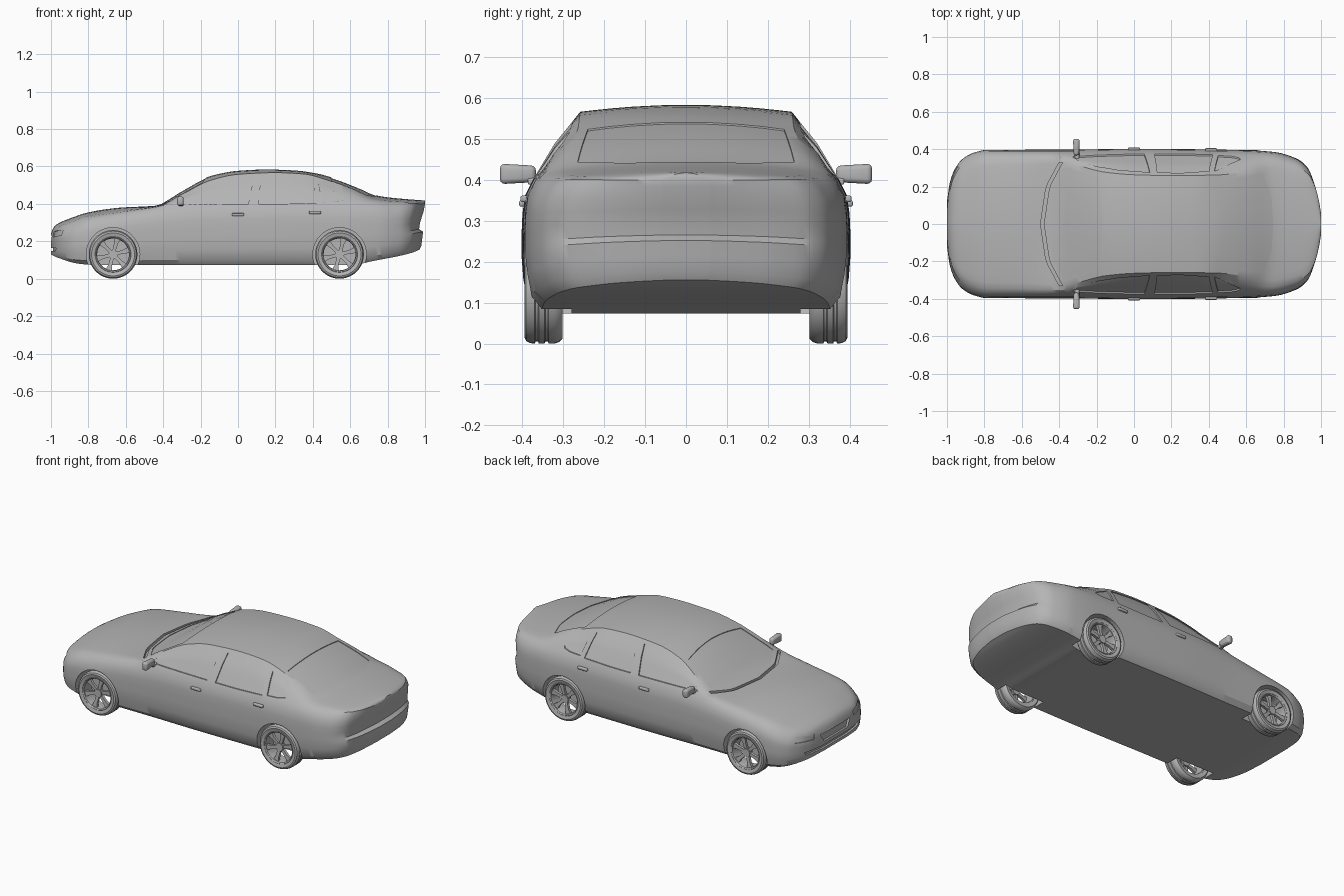
import bpy, bmesh, math
from mathutils import Vector, Matrix
from mathutils.bvhtree import BVHTree

if "Cube" in bpy.data.objects:
    bpy.data.objects.remove(bpy.data.objects["Cube"])

GREY = (0.46, 0.46, 0.46, 1)
paint = bpy.data.materials.new("plain grey")
paint.use_nodes = True
paint.diffuse_color = GREY
paint.node_tree.nodes["Principled BSDF"].inputs["Base Color"].default_value = GREY


def finish(bm, name, angle=32):
    """Turn a bmesh into a shaded object."""
    bmesh.ops.recalc_face_normals(bm, faces=bm.faces)
    mesh = bpy.data.meshes.new(name)
    bm.to_mesh(mesh)
    bm.free()
    obj = bpy.data.objects.new(name, mesh)
    bpy.context.collection.objects.link(obj)
    mesh.materials.append(paint)
    smooth(obj, angle)
    return obj


def smooth(obj, angle=32):
    bpy.ops.object.select_all(action='DESELECT')
    obj.select_set(True)
    bpy.context.view_layer.objects.active = obj
    bpy.ops.object.shade_smooth_by_angle(angle=math.radians(angle))


def curve(*pts):
    """Smooth curve through (x, value) points that never overshoots."""
    xs, ys = zip(*pts)
    sl = [(ys[i + 1] - ys[i]) / (xs[i + 1] - xs[i]) for i in range(len(xs) - 1)]
    tan = [sl[0]] + [2 * a * b / (a + b) if a * b > 0 else 0
                     for a, b in zip(sl, sl[1:])] + [sl[-1]]

    def at(x):
        i = max(0, min(len(sl) - 1, sum(x > k for k in xs) - 1))
        h = xs[i + 1] - xs[i]
        t = max(0, min(1, (x - xs[i]) / h))
        u = 1 - t
        return (ys[i] * (1 + 2 * t) * u * u + ys[i + 1] * t * t * (3 - 2 * t)
                + h * t * u * (tan[i] * u - tan[i + 1] * t))
    return at


def loft(bm, rings, closed=False):
    """Skin closed rings; open ends are capped by pairing point i with n-1-i."""
    rows = [[bm.verts.new(p) for p in r] for r in rings]
    n = len(rows[0])
    pairs = list(zip(rows, rows[1:])) + ([(rows[-1], rows[0])] if closed else [])
    for a, b in pairs:
        for i in range(n):
            j = (i + 1) % n
            bm.faces.new((a[i], a[j], b[j], b[i]))
    if not closed:
        for r in (rows[0], rows[-1]):
            for i in range(n // 2 - 1):
                bm.faces.new((r[i], r[i + 1], r[n - 2 - i], r[n - 1 - i]))


# Body lines along the length
top = curve((-1, .24), (-.99, .268), (-.97, .29), (-.9, .322), (-.79, .357), (-.63, .38),
            (-.45, .39), (-.31, .465), (-.15, .548), (0, .577), (.15, .584), (.3, .579),
            (.42, .563), (.52, .535), (.65, .485), (.75, .443), (.85, .43), (1, .418))
rail_z = curve((-1, .225), (-.97, .27), (-.9, .30), (-.8, .335), (-.6, .365), (-.42, .39),
               (-.3, .45), (-.15, .525), (0, .558), (.2, .567), (.35, .56), (.5, .52),
               (.62, .475), (.73, .425), (.85, .412), (1, .405))
rail_y = curve((-1, .78), (-.5, .8), (-.4, .83), (-.15, .69), (0, .655), (.2, .645),
               (.45, .66), (.62, .72), (.75, .78), (1, .8))
belt = curve((-1, .2), (-.97, .235), (-.9, .27), (-.8, .31), (-.6, .345), (-.4, .375),
             (-.2, .395), (.4, .405), (.7, .4), (.85, .385), (1, .385))
floor = curve((-1, .13), (-.97, .115), (-.85, .08), (-.75, .073), (.62, .073), (.7, .09),
              (.95, .14), (1, .155))
width = curve((-1, .12), (-.985, .22), (-.96, .29), (-.92, .345), (-.86, .38), (-.78, .397),
              (-.4, .397), (0, .402), (.6, .395), (.75, .385), (.87, .35), (.93, .305),
              (.97, .22), (.99, .13), (1, .06))
# Side section: (width share, height share, rear tuck)
SIDE = ((.5, 0, .03), (.9, 0, .03), (.965, .09, .02), (.99, .26, .015), (1, .42, .01),
        (1, .48, .032), (1, .62, .027), (.995, .75, .018), (.98, .88, .008), (.93, 1, .003))


def body_ring(x):
    w, lo, hi = width(x), floor(x), belt(x)
    tail = max(0, (x - .8) / .2) ** 2
    half = [(x - tuck * tail, w * f, lo + t * (hi - lo)) for f, t, tuck in SIDE]
    ry, rz = w * rail_y(x), rail_z(x)
    half.append((x, (ry + w * .93) / 2 + .005, (rz + hi) / 2 + .005))
    for u in (0, .12, .3, .5, .75, .92):
        half.append((x, ry * (1 - u), rz + (top(x) - rz) * (1 - (1 - u) ** 2)))
    return half + [(px, -y, z) for px, y, z in reversed(half)]


COUNT = 110
bm = bmesh.new()
loft(bm, [body_ring(math.sin(math.pi * (i / COUNT - .5))) for i in range(COUNT + 1)])
bmesh.ops.recalc_face_normals(bm, faces=bm.faces)
skin = BVHTree.FromBMesh(bm)
body = finish(bm, "body")

# Recesses for glass, gaps and grille follow the body surface
cut = bmesh.new()


def along(pts, t):
    f = t * (len(pts) - 1)
    i = min(int(f), len(pts) - 2)
    return Vector(pts[i]).lerp(Vector(pts[i + 1]), f - i)


def recess(a, b, place, ray, depth, cols=18, rows=6):
    ray, rings = Vector(ray), []
    for c in range(cols + 1):
        inner, outer = [], []
        for r in range(rows + 1):
            p = along(a, c / cols).lerp(along(b, c / cols), r / rows)
            hit = skin.ray_cast(Vector(place(p)), ray)[0]
            if hit is None:
                return
            inner.append(hit + ray * depth)
            outer.append(hit - ray * .02)
        rings.append(inner + outer[::-1])
    loft(cut, rings)


def both(half):
    """Mirror a list of (x, y) points that starts on the centre line."""
    return [(x, -y) for x, y in reversed(half[1:])] + half


SIDE_GLASS = (
    ([(-.33, .4), (-.2, .4), (-.06, .4), (.055, .4)],
     [(-.3, .43), (-.2, .482), (-.07, .525), (.085, .545)]),
    ([(.11, .4), (.25, .4), (.42, .405)], [(.125, .547), (.25, .549), (.4, .53)]),
    ([(.45, .41), (.52, .412), (.56, .42)], [(.43, .52), (.5, .475), (.57, .43)]))
for s in (1, -1):
    for low, high in SIDE_GLASS:
        recess(low, high, lambda p: (p.x, s * 2, p.y), (0, -s, 0), .008)
    # Headlamps
    recess([(s * .19, .222), (s * .31, .232)], [(s * .18, .25), (s * .3, .262)],
           lambda p: (-2, p.x, p.y), (1, 0, 0), .005)

down = (lambda p: (p.x, p.y, 2), (0, 0, -1))
cowl = [(-.5, 0), (-.47, .2), (-.4, .33)]
recess(both(cowl), both([(x + .018, y) for x, y in cowl]), *down, .02, rows=2)
recess(both([(-.46, 0), (-.44, .18), (-.37, .3)]),
       both([(-.17, 0), (-.175, .12), (-.19, .25)]), *down, .004)
recess(both([(.5, 0), (.5, .12), (.5, .24)]),
       both([(.745, 0), (.735, .15), (.69, .265)]), *down, .004)
ahead = (lambda p: (-2, p.x, p.y), (1, 0, 0))
recess([(-.11, .186), (.11, .186)], [(-.14, .232), (.14, .232)], *ahead, .012)
recess([(-.25, .147), (.25, .147)], [(-.26, .165), (.26, .165)], *ahead, .012)

# Wheel arches
AXLES = {"front": -.668, "rear": .543}
HUB = .13
for x in AXLES.values():
    for s in (1, -1):
        bmesh.ops.create_cone(cut, cap_ends=True, segments=48, radius1=.143, radius2=.143,
                              depth=.2, matrix=Matrix.Translation((x, s * .38, HUB))
                              @ Matrix.Rotation(math.pi / 2, 4, 'X'))
cutter = finish(cut, "recess_cutter")
cutter.hide_render = True
mod = body.modifiers.new("recesses", 'BOOLEAN')
mod.operation, mod.solver, mod.object = 'DIFFERENCE', 'EXACT', cutter
bpy.context.view_layer.objects.active = body
bpy.ops.object.modifier_apply(modifier=mod.name)
bpy.data.objects.remove(cutter)
smooth(body)

# Wheels
TYRE = [(.096, .306), (.118, .302), (.126, .31), (.13, .322), (.13, .336), (.125, .338),
        (.125, .344), (.13, .346), (.13, .36), (.125, .362), (.125, .368), (.13, .37),
        (.129, .38), (.124, .391), (.115, .395), (.096, .39)]
RIM = [(.099, .31), (.099, .386), (.094, .391), (.088, .386), (.085, .37), (.09, .31)]
SPOKES = 6


def lathe(bm, profile, x, s, steps=48):
    loft(bm, [[(x + r * math.cos(a), s * y, HUB + r * math.sin(a)) for r, y in profile]
              for a in (2 * math.pi * k / steps for k in range(steps))], closed=True)


for end, x in AXLES.items():
    for s, side in ((1, "left"), (-1, "right")):
        bm = bmesh.new()
        lathe(bm, TYRE, x, s)
        finish(bm, f"{end}_{side}_tyre")
        bm = bmesh.new()
        lathe(bm, RIM, x, s)
        bmesh.ops.create_cone(bm, cap_ends=True, segments=20, radius1=.024, radius2=.024,
                              depth=.03, matrix=Matrix.Translation((x, s * .368, HUB))
                              @ Matrix.Rotation(math.pi / 2, 4, 'X'))
        for k in range(SPOKES):
            a = 2 * math.pi * (k + .25) / SPOKES
            out, across = Vector((math.cos(a), 0, math.sin(a))), Vector((-math.sin(a), 0, math.cos(a)))
            loft(bm, [[Vector((x, s * y, HUB)) + out * r + across * w * e
                       for e, y in ((-1, y0), (1, y0), (1, y0 + .016), (-1, y0 + .016))]
                      for r, w, y0 in ((.015, .009, .36), (.06, .01, .364), (.092, .018, .366))])
        finish(bm, f"{end}_{side}_rim")


def block(name, centre, size, bevel, taper=1):
    """Rounded box; taper narrows the end nearest the body."""
    bm = bmesh.new()
    bmesh.ops.create_cube(bm, size=1)
    for v in bm.verts:
        if v.co.y * centre[1] < 0:
            v.co.x *= taper
            v.co.z *= taper
        v.co = Vector(size) * v.co + Vector(centre)
    bmesh.ops.bevel(bm, geom=bm.edges[:], offset=bevel, segments=3, profile=.5, affect='EDGES')
    finish(bm, name, 40)


# Mirrors and door handles
for s, side in ((1, "left"), (-1, "right")):
    block(f"{side}_mirror", (-.308, s * .411, .415), (.036, .088, .05), .012, .8)
    block(f"{side}_mirror_arm", (-.305, s * .362, .397), (.026, .05, .016), .004)
    block(f"{side}_front_handle", (0, s * .4, .343), (.064, .016, .016), .005)
    block(f"{side}_rear_handle", (.412, s * .396, .354), (.064, .018, .016), .005)
